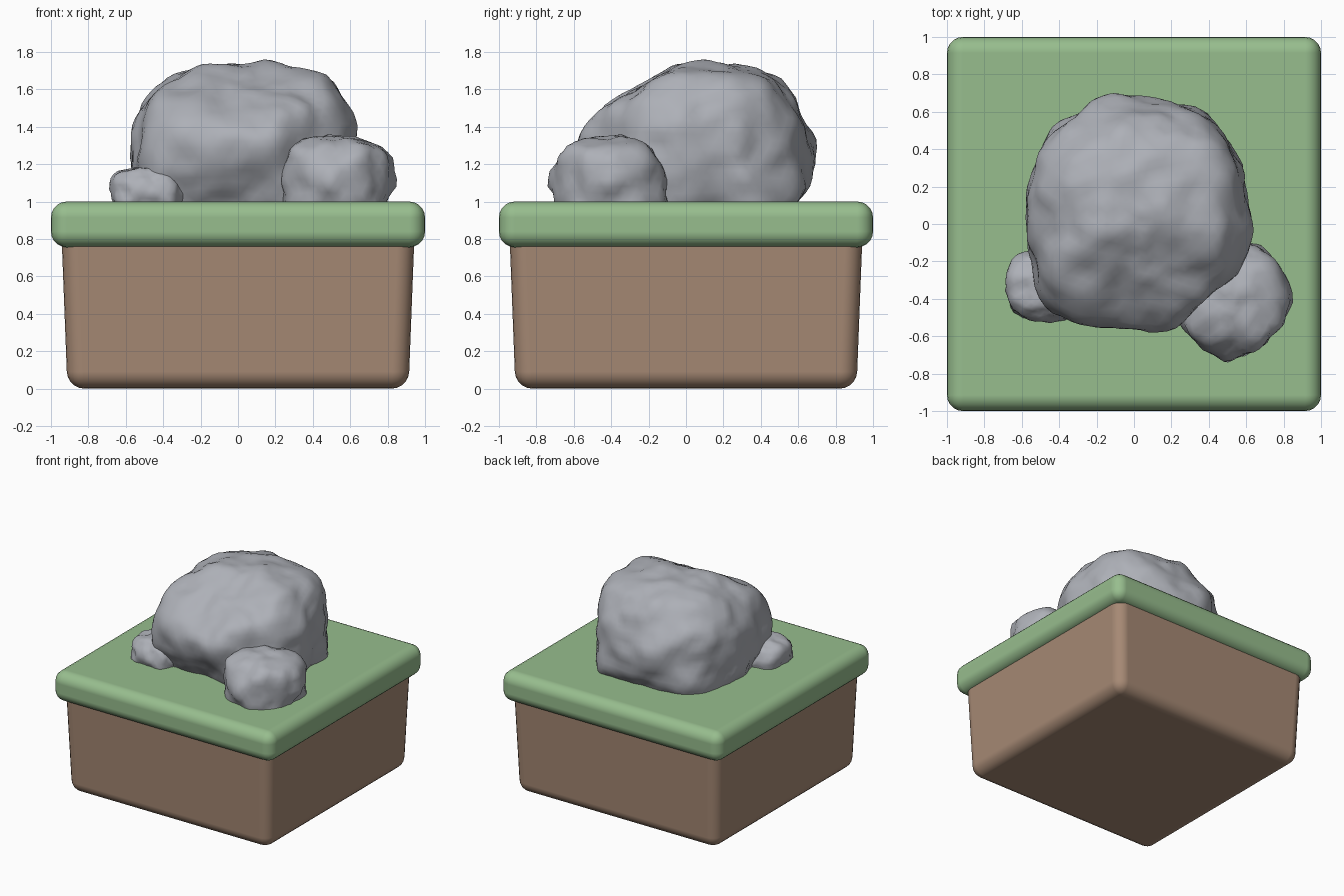
import bpy, bmesh, math
from mathutils import Vector, noise
from mathutils.geometry import convex_hull_2d

if "Cube" in bpy.data.objects:
    bpy.data.objects.remove(bpy.data.objects["Cube"])


def material(name, rgb):
    m = bpy.data.materials.new(name)
    m.diffuse_color = (*rgb, 1)
    m.use_nodes = True
    m.node_tree.nodes["Principled BSDF"].inputs["Base Color"].default_value = m.diffuse_color
    return m


GRASS = material("grass green", (0.31, 0.51, 0.27))
DIRT = material("dirt brown", (0.38, 0.25, 0.175))
STONE = material("stone grey", (0.42, 0.435, 0.475))


def finish(name, bm, mat):
    bmesh.ops.recalc_face_normals(bm, faces=bm.faces)
    me = bpy.data.meshes.new(name)
    bm.to_mesh(me)
    bm.free()
    me.materials.append(mat)
    for p in me.polygons:
        p.use_smooth = True
    ob = bpy.data.objects.new(name, me)
    bpy.context.collection.objects.link(ob)
    return ob


def slab(name, z0, half0, z1, half1, bevel, mat):
    """Square block, optionally tapered, with rounded edges."""
    bm = bmesh.new()
    bmesh.ops.create_cube(bm, size=2)
    for v in bm.verts:
        half, z = (half1, z1) if v.co.z > 0 else (half0, z0)
        v.co = (v.co.x * half, v.co.y * half, z)
    mod = finish(name, bm, mat).modifiers.new("rounded edges", "BEVEL")
    mod.width = bevel
    mod.segments = 5
    mod.harden_normals = True


def rock(name, centre, front, side, top, detail, seed, rough):
    """Rounded stone bounded by its outlines along the three axes."""
    c = Vector(centre)
    planes = []
    for pts, (a, b) in ((front, (0, 2)), (side, (1, 2)), (top, (0, 1))):
        hull = [Vector(pts[i]) for i in convex_hull_2d([Vector(p) for p in pts])]
        for p, q in zip(hull, hull[1:] + hull[:1]):
            n2 = Vector((q.y - p.y, p.x - q.x)).normalized()
            h = n2.dot(p - Vector((c[a], c[b])))
            n = Vector((0, 0, 0))
            n[a], n[b] = n2 if h > 0 else -n2
            planes.append((n, abs(h)))
    lo = Vector((min(p[0] for p in top), min(p[1] for p in top),
                 min(p[1] for p in front)))
    hi = Vector((max(p[0] for p in top), max(p[1] for p in top),
                 max(p[1] for p in front)))
    # soften the upper corners
    for sx in (-1, 1):
        for sy in (-1, 1):
            n = Vector((sx, sy, 1)).normalized()
            ax = [(hi - c)[i] if n[i] > 0 else (c - lo)[i] for i in range(3)]
            planes.append((n, 1.05 * math.sqrt(sum((n[i] * ax[i]) ** 2 for i in range(3)))))
    bm = bmesh.new()
    bmesh.ops.create_icosphere(bm, subdivisions=detail, radius=1)
    off = Vector((seed * 3.7, seed * 1.9, seed * 5.3))
    for v in bm.verts:
        d = v.co.normalized()
        g = sum((max(0, n.dot(d)) / h) ** 16 for n, h in planes) ** (-1 / 16)
        g *= 1 + rough * noise.noise(d * 2.6 + off) + 0.4 * rough * noise.noise(d * 6 + off)
        v.co = d * g
    # fit to the wanted extents on each side of the centre
    for i in range(3):
        up = (hi - c)[i] / max(v.co[i] for v in bm.verts)
        dn = (lo - c)[i] / min(v.co[i] for v in bm.verts)
        for v in bm.verts:
            v.co[i] *= up if v.co[i] > 0 else dn
    for v in bm.verts:
        v.co += c
    finish(name, bm, STONE)


# Ground block
slab("dirt_block", 0, 0.912, 0.99, 0.95, 0.09, DIRT)
slab("grass_slab", 0.755, 1.0, 1.0, 1.0, 0.085, GRASS)

# Stones
rock("large_rock", (0.03, 0.06, 1.24),
     front=[(-0.42, 0.85), (-0.58, 1.22), (-0.57, 1.32), (-0.46, 1.5), (-0.42, 1.58),
            (-0.3, 1.68), (0.03, 1.76), (0.23, 1.75), (0.45, 1.66), (0.56, 1.53),
            (0.64, 1.36), (0.63, 1.2), (0.46, 0.85)],
     side=[(-0.32, 0.85), (-0.5, 1.15), (-0.58, 1.33), (-0.54, 1.42), (-0.3, 1.58),
           (-0.15, 1.67), (0.05, 1.76), (0.3, 1.745), (0.47, 1.68), (0.55, 1.58),
           (0.7, 1.24), (0.68, 1.13), (0.45, 0.85)],
     top=[(0.1, 0.7), (0.22, 0.69), (0.33, 0.62), (0.57, 0.34), (0.64, 0.2),
          (0.62, -0.2), (0.55, -0.28), (0.25, -0.52), (0.1, -0.58), (-0.38, -0.5),
          (-0.5, -0.35), (-0.58, 0.05), (-0.58, 0.2), (-0.42, 0.5), (-0.28, 0.6), (-0.1, 0.69)],
     detail=5, seed=1, rough=0.07)

rock("medium_rock", (0.53, -0.42, 1.12),
     front=[(0.3, 0.85), (0.23, 1.05), (0.23, 1.2), (0.28, 1.29), (0.48, 1.36),
            (0.6, 1.34), (0.77, 1.29), (0.85, 1.18), (0.83, 1.05), (0.72, 0.85)],
     side=[(-0.6, 0.85), (-0.74, 1.08), (-0.7, 1.2), (-0.57, 1.33), (-0.4, 1.36),
           (-0.25, 1.33), (-0.15, 1.21), (-0.09, 1.05), (-0.16, 0.85)],
     top=[(0.85, -0.4), (0.8, -0.27), (0.63, -0.11), (0.5, -0.09), (0.3, -0.2),
          (0.23, -0.5), (0.35, -0.65), (0.5, -0.74), (0.68, -0.66), (0.81, -0.5)],
     detail=4, seed=2, rough=0.09)

rock("small_rock", (-0.48, -0.34, 1.04),
     front=[(-0.6, 0.88), (-0.69, 1.09), (-0.66, 1.14), (-0.57, 1.18), (-0.45, 1.19),
            (-0.38, 1.15), (-0.28, 1.06), (-0.27, 1.0), (-0.34, 0.88)],
     side=[(-0.45, 0.88), (-0.53, 1.06), (-0.45, 1.17), (-0.35, 1.19), (-0.2, 1.15),
           (-0.13, 1.04), (-0.2, 0.88)],
     top=[(-0.69, -0.35), (-0.66, -0.22), (-0.52, -0.13), (-0.35, -0.18), (-0.27, -0.35),
          (-0.36, -0.5), (-0.5, -0.53), (-0.62, -0.48)],
     detail=4, seed=3, rough=0.1)
